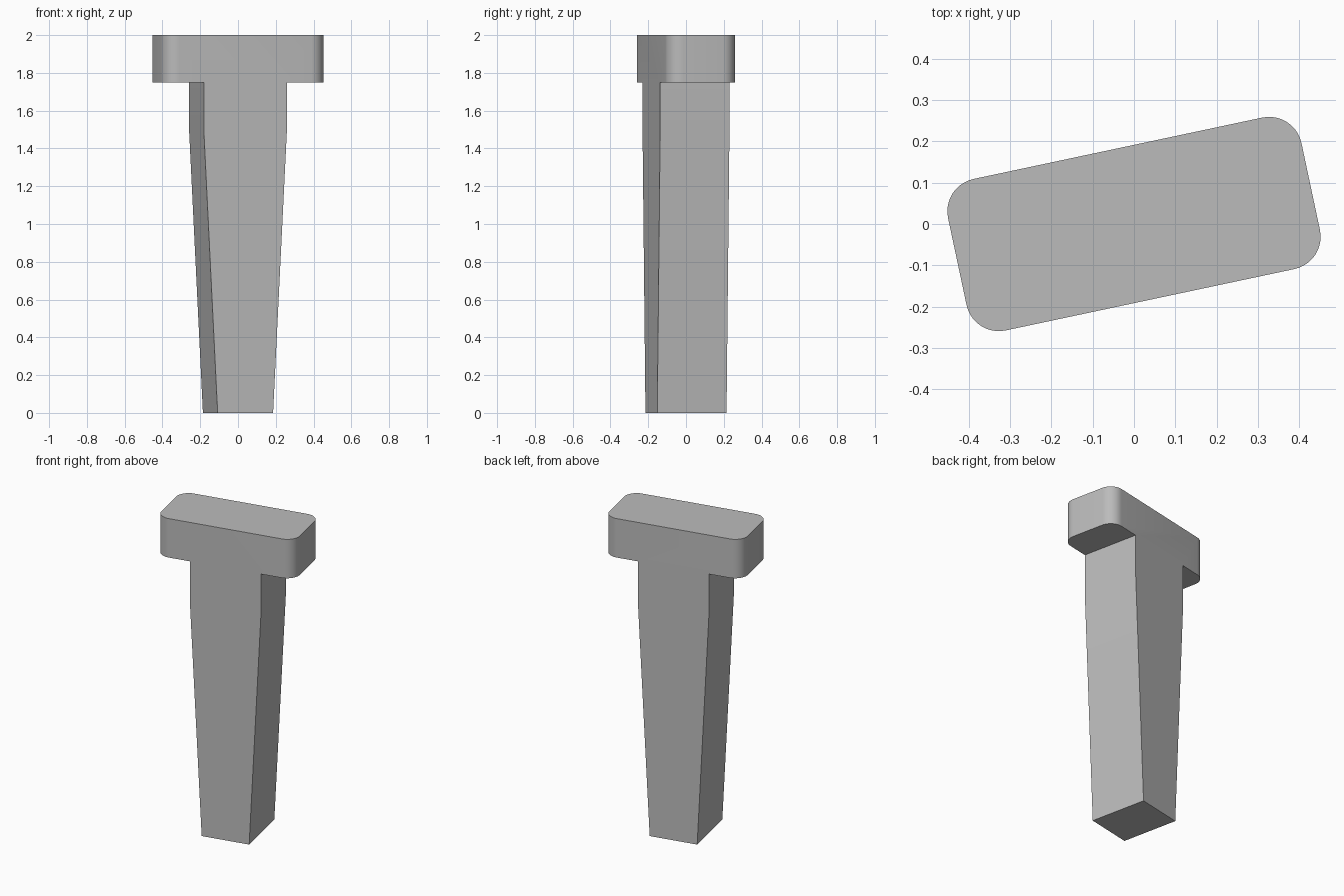
import bpy, bmesh, math
from mathutils import Matrix

cube = bpy.data.objects.get("Cube")
if cube:
    bpy.data.objects.remove(cube, do_unlink=True)

HEAD_X, HALF_Y, RADIUS = 0.4375, 0.1875, 0.08

grey = bpy.data.materials.new("plain_grey")
grey.use_nodes = True
colour = (0.5, 0.5, 0.5, 1)
grey.diffuse_color = colour
grey.node_tree.nodes["Principled BSDF"].inputs["Base Color"].default_value = colour

# T-shaped profile: tapered shank, straight neck, wide head
half = [(0.15, 0), (0.225, 1.5), (0.225, 1.75), (HEAD_X, 1.75), (HEAD_X, 2)]
profile = half + [(-x, z) for x, z in reversed(half)]

bm = bmesh.new()
front = bm.faces.new([bm.verts.new((x, -HALF_Y, z)) for x, z in profile])
new = bmesh.ops.extrude_face_region(bm, geom=[front], use_keep_orig=True)["geom"]
bmesh.ops.translate(bm, vec=(0, 2 * HALF_Y, 0),
                    verts=[g for g in new if isinstance(g, bmesh.types.BMVert)])

# Rounded upright corners of the head
corners = [e for e in bm.edges
           if all(abs(abs(v.co.x) - HEAD_X) < 1e-4 for v in e.verts)
           and abs(e.verts[0].co.z - e.verts[1].co.z) > 0.1]
bmesh.ops.bevel(bm, geom=corners, offset=RADIUS, segments=10, profile=0.5, affect='EDGES')
bmesh.ops.recalc_face_normals(bm, faces=bm.faces)
bmesh.ops.rotate(bm, cent=(0, 0, 0), verts=bm.verts,
                 matrix=Matrix.Rotation(math.radians(12), 3, 'Z'))

mesh = bpy.data.meshes.new("headed_peg")
bm.to_mesh(mesh)
bm.free()
mesh.materials.append(grey)
peg = bpy.data.objects.new("headed_peg", mesh)
bpy.context.collection.objects.link(peg)

bpy.ops.object.select_all(action='DESELECT')
peg.select_set(True)
bpy.context.view_layer.objects.active = peg
bpy.ops.object.shade_smooth_by_angle(angle=math.radians(30))
